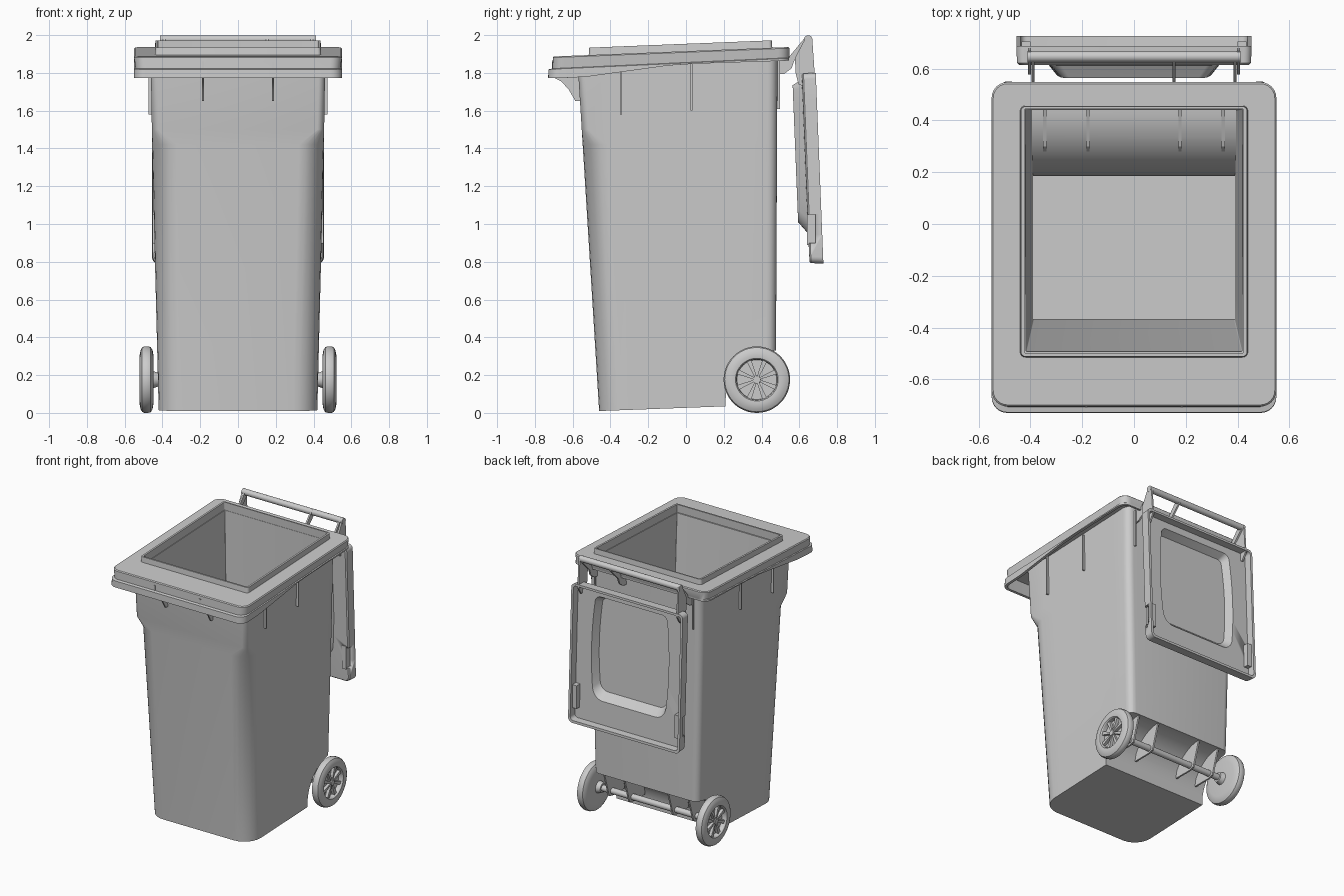
import bpy, bmesh, math
from mathutils import Vector

if "Cube" in bpy.data.objects:
    bpy.data.objects.remove(bpy.data.objects["Cube"])


def finish(name, bm, angle=30):
    bmesh.ops.recalc_face_normals(bm, faces=bm.faces)
    me = bpy.data.meshes.new(name)
    bm.to_mesh(me)
    bm.free()
    ob = bpy.data.objects.new(name, me)
    bpy.context.collection.objects.link(ob)
    bpy.ops.object.select_all(action='DESELECT')
    ob.select_set(True)
    bpy.context.view_layer.objects.active = ob
    bpy.ops.object.shade_smooth_by_angle(angle=math.radians(angle))
    return ob


def ring(hx, a0, a1, r0, r1, f, bulge=0.0, n=6, m=8):
    """Rounded rectangle in x and a; f(a) gives the third coordinate."""
    def corner(cx, ca, r, start):
        return [(cx + r * math.cos(math.radians(start + 90 * i / n)),
                 ca + r * math.sin(math.radians(start + 90 * i / n))) for i in range(n + 1)]
    lo, hi = a0 + r0, a1 - r1
    side = [lo + (hi - lo) * i / m for i in range(1, m)]
    pts = corner(hx - r0, lo, r0, -90) + [(hx, a) for a in side] + corner(hx - r1, hi, r1, 0)
    pts += corner(-hx + r1, hi, r1, 90) + [(-hx, a) for a in reversed(side)]
    pts += corner(-hx + r0, lo, r0, 180)
    mid, half = (a0 + a1) / 2, (a1 - a0) / 2
    return [(x * (1 - bulge * ((a - mid) / half) ** 2), a, f(a)) for x, a in pts]


def loft(name, rings, closed=False, upright=False, angle=30):
    bm = bmesh.new()
    rows = [[bm.verts.new((x, c, a) if upright else (x, a, c)) for x, a, c in r] for r in rings]
    pairs = list(zip(rows, rows[1:])) + ([(rows[-1], rows[0])] if closed else [])
    for p, q in pairs:
        for i in range(len(p)):
            j = (i + 1) % len(p)
            bm.faces.new((p[i], p[j], q[j], q[i]))
    if not closed:
        bm.faces.new(rows[0])
        bm.faces.new(rows[-1])
    return finish(name, bm, angle)


def prism(name, profile, x0, x1):
    """Side profile (y, z) extruded along x."""
    bm = bmesh.new()
    a = [bm.verts.new((x0, y, z)) for y, z in profile]
    b = [bm.verts.new((x1, y, z)) for y, z in profile]
    bm.faces.new(a)
    bm.faces.new(b)
    for i in range(len(a)):
        j = (i + 1) % len(a)
        bm.faces.new((a[i], a[j], b[j], b[i]))
    return finish(name, bm)


def box(name, x0, x1, y0, y1, z0, z1):
    return prism(name, [(y0, z0), (y1, z0), (y1, z1), (y0, z1)], x0, x1)


def lathe_x(name, profile, y, z, seg=48):
    """Profile of (x, radius) spun about an x axis through (y, z)."""
    bm = bmesh.new()
    vs = [bm.verts.new((x, y + r, z)) for x, r in profile]
    es = [bm.edges.new(p) for p in zip(vs, vs[1:])]
    bmesh.ops.spin(bm, geom=vs + es, cent=(0, y, z), axis=(1, 0, 0), angle=2 * math.pi,
                   steps=seg, use_duplicate=False)
    bmesh.ops.remove_doubles(bm, verts=bm.verts, dist=0.0003)
    return finish(name, bm)


def cut(ob, cutter):
    mod = ob.modifiers.new("cut", 'BOOLEAN')
    mod.operation, mod.object, mod.solver = 'DIFFERENCE', cutter, 'EXACT'
    bpy.context.view_layer.objects.active = ob
    bpy.ops.object.modifier_apply(modifier=mod.name)
    bpy.data.objects.remove(cutter)


# Slopes of the rim
def z_top(y): return 1.887 + 0.04 * (y + 0.7)
def z_under(y): return z_top(y) - 0.03
def z_lip(y): return z_top(y) + 0.039
def z_mid(y): return 1.82 + 0.046 * (y + 0.7)


def z_skirt(y):
    if y < -0.58:
        return 1.772
    if y < -0.05:
        return 1.772 + 0.073 * (y + 0.58) / 0.53
    return 1.845 + 0.02 * (y + 0.05) / 0.6


def arch(r):
    pts = [(0.47 + r * math.cos(math.radians(180 - 5 * i)), 0.07 + r * math.sin(math.radians(5 * i)))
           for i in range(19)]
    return prism("arch_cutter", [(0.47 - r, -0.2)] + pts + [(0.8, 0.07 + r), (0.8, -0.2)], -0.7, 0.7)


# Bin body: tapered shell, hollow inside, with the axle arch cut out of the back
body = loft("bin_body", [
    ring(0.42, -0.46, 0.475, 0.13, 0.05, lambda y: 0.01 + 0.037 * (y + 0.46)),
    ring(0.455, -0.547, 0.482, 0.13, 0.05, lambda y: 1.42),
    ring(0.456, -0.552, 0.482, 0.035, 0.05, lambda y: 1.50),
    ring(0.462, -0.575, 0.485, 0.035, 0.05, lambda y: z_top(y) - 0.02)])
cut(body, arch(0.26))
cavity = loft("cavity_cutter", [
    ring(0.39, -0.37, 0.44, 0.004, 0.004, lambda y: 0.06),
    ring(0.42, -0.50, 0.445, 0.004, 0.004, lambda y: 1.99)])
cut(cavity, arch(0.285))
cut(body, cavity)
bpy.ops.object.select_all(action='DESELECT')
body.select_set(True)
bpy.context.view_layer.objects.active = body
bpy.ops.object.shade_smooth_by_angle(angle=math.radians(30))

# Rim with hanging skirt and raised lip round the opening
loft("rim", [
    ring(0.455, -0.56, 0.475, 0.03, 0.03, z_under),
    ring(0.525, -0.70, 0.525, 0.04, 0.05, z_under),
    ring(0.53, -0.71, 0.53, 0.04, 0.05, z_skirt),
    ring(0.55, -0.73, 0.545, 0.06, 0.06, z_skirt),
    ring(0.55, -0.728, 0.545, 0.06, 0.06, z_mid),
    ring(0.543, -0.707, 0.547, 0.06, 0.06, lambda y: z_mid(y) + 0.003),
    ring(0.55, -0.705, 0.548, 0.06, 0.06, lambda y: z_top(y) - 0.006),
    ring(0.544, -0.699, 0.542, 0.055, 0.055, z_top),
    ring(0.44, -0.515, 0.457, 0.02, 0.02, z_top),
    ring(0.437, -0.512, 0.454, 0.018, 0.018, z_lip),
    ring(0.423, -0.50, 0.445, 0.006, 0.006, z_lip),
    ring(0.423, -0.502, 0.447, 0.006, 0.006, z_under)], closed=True)

# Stiffening ribs below the rim
FRONT_RIB = [(-0.71, 1.78), (-0.66, 1.755), (-0.62, 1.71), (-0.585, 1.65), (-0.55, 1.65), (-0.55, 1.86), (-0.71, 1.86)]
for s in (1, -1):
    prism("front_rib", FRONT_RIB, s * 0.18, s * 0.19)
    for y, z in ((-0.345, 1.58), (0.03, 1.60)):
        prism("side_rib", [(y - 0.005, z), (y + 0.005, z), (y + 0.005, 1.87), (y - 0.005, 1.87)],
              s * 0.44, s * 0.475)
    box("back_rib", s * 0.395, s * 0.405, 0.46, 0.497, 1.61, 1.88)

# Hinge: rod, brackets from the rim and arms of the lid
lathe_x("hinge_rod", [(-0.412, 0), (-0.412, 0.022), (0.412, 0.022), (0.412, 0)], 0.647, 1.977, 20)
BRACKET = [(0.47, 1.79), (0.52, 1.795), (0.56, 1.825), (0.575, 1.87), (0.66, 1.955), (0.667, 1.985),
           (0.638, 1.997), (0.55, 1.89), (0.47, 1.89)]
for x in (-0.39, 0.155, 0.39):
    prism("hinge_bracket", BRACKET, x - 0.006, x + 0.006)
ARM = [(0.595, 1.74), (0.58, 1.80), (0.577, 1.88), (0.638, 1.995), (0.668, 1.988), (0.683, 1.77), (0.65, 1.72)]
for s in (1, -1):
    prism("lid_arm", ARM, s * 0.398, s * 0.41)


# Lid hanging open behind the bin, its underside facing back
def lean(d):
    return lambda z: d + 0.04 * (1.8 - z)


lid = loft("lid", [
    ring(0.29, 1.03, 1.70, 0.06, 0.03, lean(0.58), 0.08),
    ring(0.315, 0.98, 1.73, 0.08, 0.04, lean(0.634), 0.08),
    ring(0.436, 0.81, 1.782, 0.025, 0.02, lean(0.634)),
    ring(0.438, 0.808, 1.784, 0.025, 0.02, lean(0.687)),
    ring(0.455, 0.79, 1.80, 0.035, 0.03, lean(0.687)),
    ring(0.452, 0.793, 1.797, 0.035, 0.03, lean(0.622)),
    ring(0.444, 0.80, 1.79, 0.03, 0.03, lean(0.614)),
    ring(0.34, 0.95, 1.765, 0.08, 0.04, lean(0.612), 0.06),
    ring(0.30, 1.01, 1.735, 0.07, 0.03, lean(0.562), 0.08)], upright=True)
for s in (1, -1):
    cut(lid, box("grip_cutter", s * 0.43, s * 0.48, 0.60, 0.685, 0.90, 1.05))
    box("lid_grip", s * 0.40, s * 0.434, 0.64, 0.705, 0.89, 1.06)

# Axle, gussets holding it, and wheels
WY, WZ = 0.375, 0.176
lathe_x("axle", [(-0.46, 0), (-0.46, 0.022), (0.46, 0.022), (0.46, 0)], WY, WZ, 24)
GUSSET = [(0.23, 0.14), (0.25, 0.24), (0.30, 0.31), (0.44, 0.365), (0.465, 0.33), (0.41, 0.15), (0.37, 0.14)]
for x in (-0.345, -0.178, 0.178, 0.345):
    prism("axle_gusset", GUSSET, x - 0.006, x + 0.006)
TYRE = [(0.447, 0), (0.447, 0.125), (0.452, 0.155), (0.462, 0.172), (0.475, 0.176), (0.495, 0.176), (0.508, 0.17),
        (0.516, 0.155), (0.521, 0.13), (0.519, 0.113), (0.513, 0.108), (0.485, 0.105), (0.485, 0)]
for s in (1, -1):
    lathe_x("wheel", [(s * x, r) for x, r in TYRE], WY, WZ)
    lathe_x("wheel_hub", [(s * x, r) for x, r in ((0.415, 0), (0.415, 0.034), (0.45, 0.045), (0.45, 0.022),
                                                  (0.513, 0.02), (0.513, 0))], WY, WZ, 24)
    for i in range(8):
        t = math.radians(45 * i + 22.5)
        d, n = Vector((math.cos(t), math.sin(t))), Vector((-math.sin(t), math.cos(t)))
        c = Vector((WY, WZ))
        prism("wheel_spoke", [tuple(c + d * r + n * w) for r, w in
                              ((0.012, -0.005), (0.109, -0.013), (0.109, 0.013), (0.012, 0.005))],
              s * 0.48, s * 0.506)
